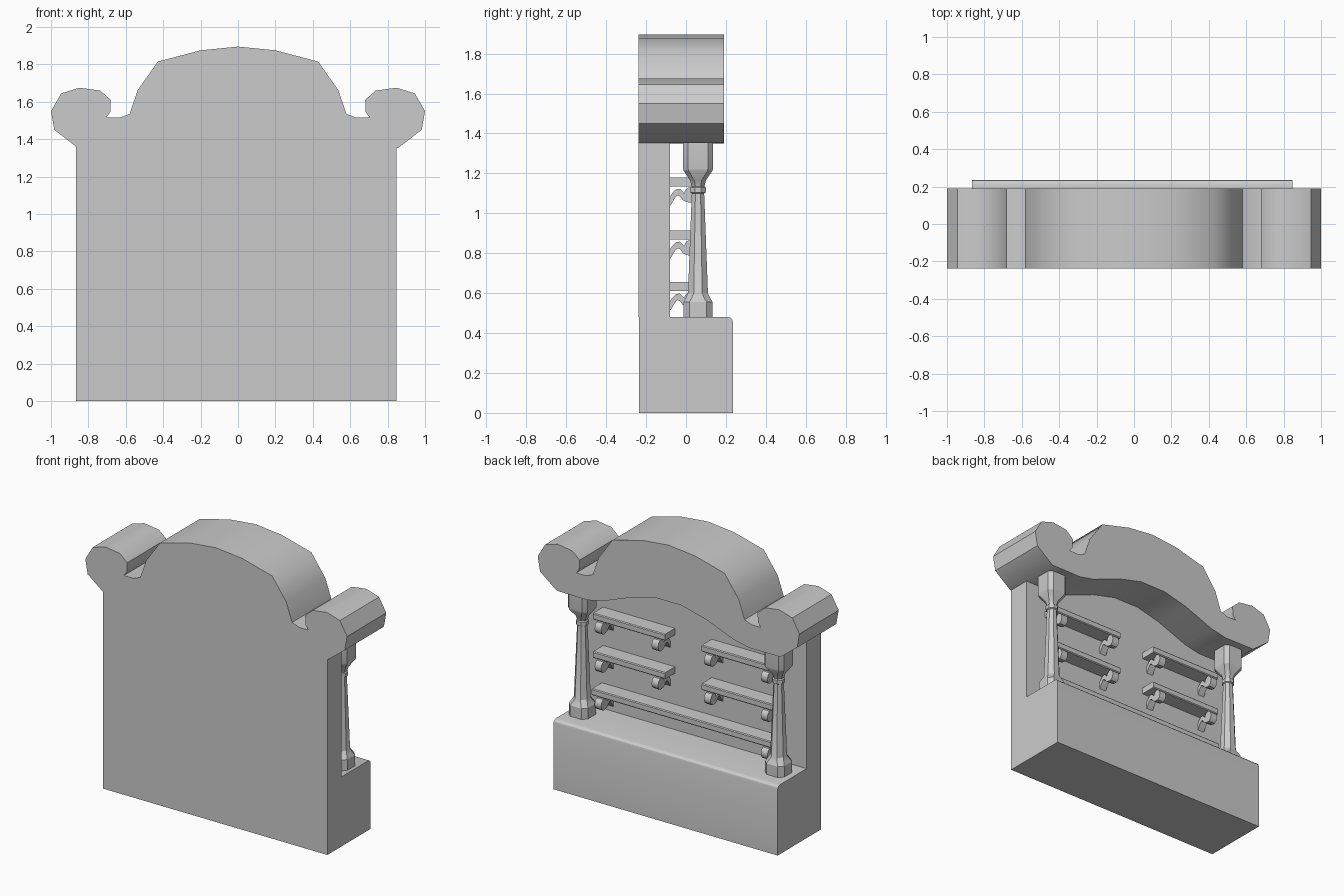
import bpy, bmesh, math
from mathutils import Vector

if "Cube" in bpy.data.objects:
    bpy.data.objects.remove(bpy.data.objects["Cube"])


def finish(name, bm, angle=30):
    bmesh.ops.recalc_face_normals(bm, faces=bm.faces)
    me = bpy.data.meshes.new(name)
    bm.to_mesh(me)
    bm.free()
    ob = bpy.data.objects.new(name, me)
    bpy.context.collection.objects.link(ob)
    bpy.ops.object.select_all(action='DESELECT')
    ob.select_set(True)
    bpy.context.view_layer.objects.active = ob
    bpy.ops.object.shade_smooth_by_angle(angle=math.radians(angle))
    return ob


def extrude(name, pts, axis, a, b, angle=30):
    """Extrude a 2D profile along x (points are y,z) or y (points are x,z)."""
    bm = bmesh.new()
    vs = [bm.verts.new((a, p, q) if axis == 'x' else (p, a, q)) for p, q in pts]
    face = bm.faces.new(vs)
    res = bmesh.ops.extrude_face_region(bm, geom=[face])
    moved = [v for v in res['geom'] if isinstance(v, bmesh.types.BMVert)]
    d = Vector((b - a, 0, 0)) if axis == 'x' else Vector((0, b - a, 0))
    bmesh.ops.translate(bm, verts=moved, vec=d)
    return finish(name, bm, angle)


def mirrored(half):
    """Complete a profile listed from the centre outwards."""
    return half + [(-x, z) for x, z in reversed(half) if x > 1e-6]


def column(name, x, y):
    # rings: z, half width, corner cut
    rings = [(.48, .073, .03), (.555, .073, .03), (.575, .062, .03), (.60, .05, .029),
             (1.10, .031, .018), (1.105, .039, .023), (1.13, .039, .023),
             (1.135, .032, .019), (1.165, .04, .022), (1.215, .073, .025),
             (1.225, .075, .025), (1.36, .075, .025)]
    bm = bmesh.new()
    loops = []
    for z, h, c in rings:
        k = h - c
        sec = [(h, -k), (h, k), (k, h), (-k, h), (-h, k), (-h, -k), (-k, -h), (k, -h)]
        loops.append([bm.verts.new((x + p, y + q, z)) for p, q in sec])
    for lo, hi in zip(loops, loops[1:]):
        for i in range(8):
            j = (i + 1) % 8
            bm.faces.new((lo[i], lo[j], hi[j], hi[i]))
    bm.faces.new(loops[0])
    bm.faces.new(loops[-1])
    return finish(name, bm, 25)


def bracket(name, x, z):
    """Scrolled bracket hanging under a shelf whose underside is at z."""
    w = .025
    upper = [(-.09, -.065), (-.07, -.035), (-.05, -.015), (-.03, -.012), (-.013, -.03), (.005, -.055)]
    lower = [(.005, -.08), (-.015, -.07), (-.03, -.05), (-.045, -.045), (-.06, -.065), (-.075, -.092), (-.09, -.105)]
    extrude(name + "_arm", [(y, z + q) for y, q in upper + lower], 'x', x - w, x + w)
    roll = [(.022 + .033 * math.cos(i * math.tau / 10), z - .043 + .04 * math.sin(i * math.tau / 10))
            for i in range(10)]
    extrude(name + "_roll", roll, 'x', x - w, x + w, 40)


def shelf(name, x0, x1, z):
    extrude(name, [(-.10, z), (.025, z), (.03, z + .006), (.03, z + .039),
                   (.025, z + .045), (-.10, z + .045)], 'x', x0, x1)


# base block with rounded front top edge
round_edge = [(.21 + .025 * math.cos(t), .455 + .025 * math.sin(t))
              for t in (0, math.pi / 6, math.pi / 3, math.pi / 2)]
extrude("base", [(-.236, 0), (.235, 0)] + round_edge + [(-.236, .48)], 'x', -.865, .848)

# back panel, its top hidden inside the crown
extrude("back_panel", [(-.865, .48), (.848, .48), (.848, 1.36), (.62, 1.40), (.4, 1.56),
                       (-.4, 1.56), (-.62, 1.40), (-.865, 1.36)], 'y', -.237, -.08)

# crown with scroll ends and arched underside
top = [(0, 1.895), (.20, 1.875), (.428, 1.815), (.535, 1.665), (.58, 1.535), (.633, 1.515),
       (.705, 1.515), (.683, 1.545), (.68, 1.61), (.737, 1.66), (.848, 1.675), (.945, 1.645),
       (1.0, 1.55), (.982, 1.45), (.855, 1.352)]
under = [(.62, 1.35), (.50, 1.375), (.28, 1.46), (.10, 1.505)]
extrude("crown", mirrored(top + under), 'y', -.238, .19, 40)

# columns, side shelves and brackets on both sides
for side, s in (("left", -1), ("right", 1)):
    column(side + "_column", s * .75, .06)
    for level, z in (("middle", .87), ("upper", 1.135)):
        shelf(f"{side}_{level}_shelf", s * .14, s * .69, z)
        for n, x in (("inner", .2), ("outer", .635)):
            bracket(f"{side}_{level}_{n}_bracket", s * x, z)
    bracket(side + "_lower_bracket", s * .635, .61)

# long lower shelf
shelf("lower_shelf", -.70, .70, .61)
